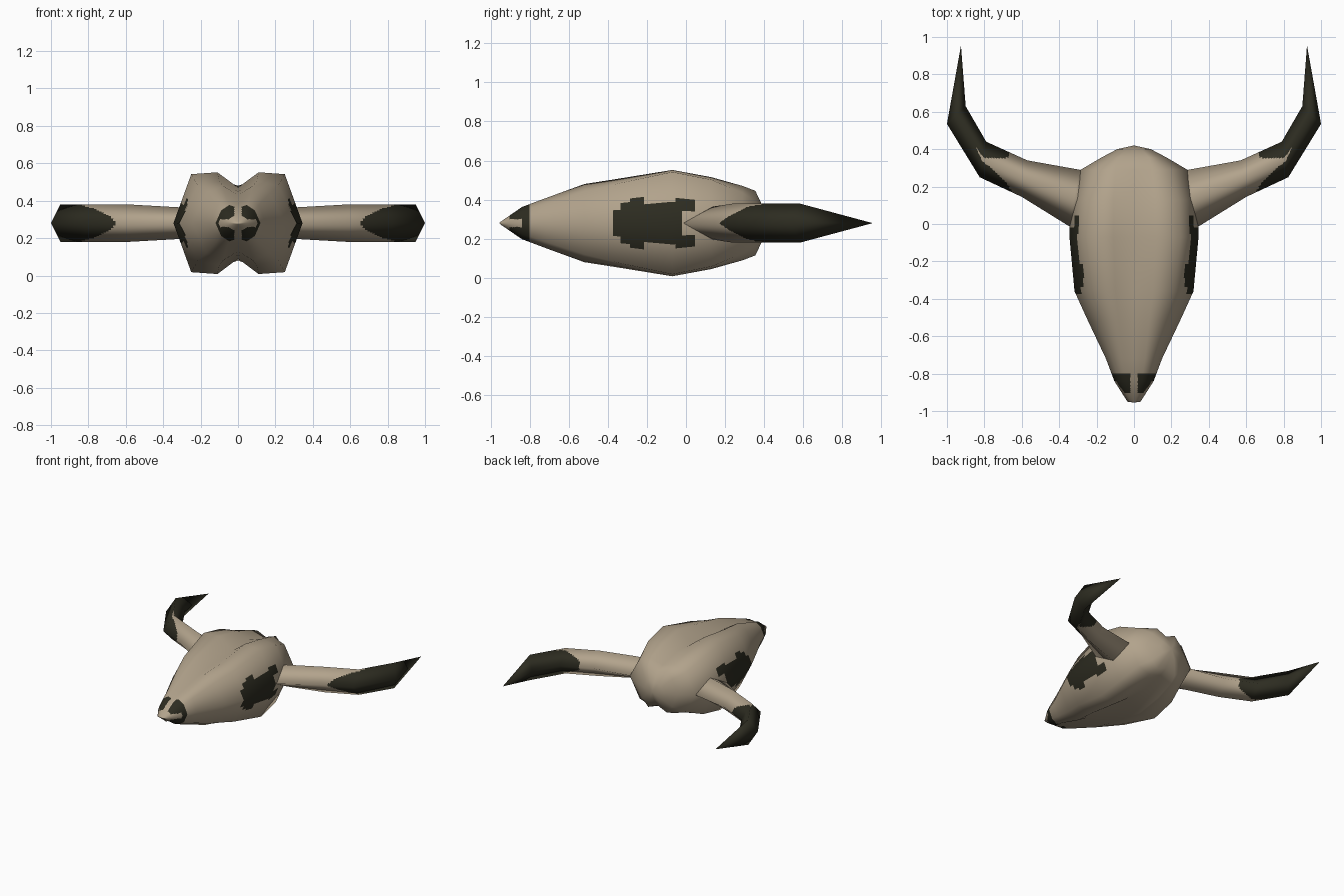
import bpy, bmesh
from mathutils import Vector

if "Cube" in bpy.data.objects:
    bpy.data.objects.remove(bpy.data.objects["Cube"])

ZC = 0.28  # height of the model's horizontal symmetry plane


def material(name, rgb):
    m = bpy.data.materials.new(name)
    m.diffuse_color = (*rgb, 1)
    m.use_nodes = True
    m.node_tree.nodes["Principled BSDF"].inputs["Base Color"].default_value = m.diffuse_color
    return m


bone = material("bone_beige", (0.445, 0.366, 0.262))
dark = material("dark_olive", (0.026, 0.025, 0.015))


def loft(name, rings, start, end, cuts, is_dark):
    """Skin rings of points, close both ends, refine, colour dark faces by rule."""
    bm = bmesh.new()
    rows = [[bm.verts.new(p) for p in r] for r in rings]
    n = len(rows[0])
    for a, b in zip(rows, rows[1:]):
        for i in range(n):
            j = (i + 1) % n
            bm.faces.new((a[i], a[j], b[j], b[i]))
    for row, tip in ((rows[0], start), (rows[-1], end)):
        c = bm.verts.new(tip)
        for i in range(n):
            bm.faces.new((row[i], row[(i + 1) % n], c))
    bmesh.ops.recalc_face_normals(bm, faces=bm.faces[:])
    bm.normal_update()
    # keep the smooth normals of the coarse shape through the refinement
    layer = bm.verts.layers.float_vector.new("coarse_normal")
    for v in bm.verts:
        v[layer] = v.normal
    bmesh.ops.subdivide_edges(bm, edges=bm.edges[:], cuts=cuts, use_grid_fill=True)
    bm.normal_update()
    for f in bm.faces:
        c = f.calc_center_median()
        f.smooth = True
        f.material_index = int(is_dark(abs(c.x), c.y, abs(c.z - ZC)))
    bm.verts.index_update()
    normals = []
    for v in bm.verts:
        d = Vector(v[layer])
        normals.append(d.normalized() if d.length > 0.1 else v.normal.copy())
    me = bpy.data.meshes.new(name)
    bm.to_mesh(me)
    bm.free()
    me.materials.append(bone)
    me.materials.append(dark)
    me.normals_split_custom_set_from_vertices(normals)
    ob = bpy.data.objects.new(name, me)
    bpy.context.collection.objects.link(ob)
    return ob


# skull: y, groove height, ridge (x, h), shoulder (x, h), side x
SECTIONS = [
    (-0.95, 0.006, 0.010, 0.006, 0.020, 0.004, 0.035),
    (-0.84, 0.070, 0.040, 0.082, 0.080, 0.055, 0.105),
    (-0.72, 0.105, 0.060, 0.127, 0.110, 0.095, 0.150),
    (-0.52, 0.150, 0.080, 0.200, 0.170, 0.160, 0.245),
    (-0.36, 0.170, 0.100, 0.225, 0.215, 0.200, 0.318),
    (-0.07, 0.190, 0.110, 0.272, 0.250, 0.262, 0.345),
    (0.13, 0.200, 0.110, 0.235, 0.240, 0.222, 0.340),
    (0.29, 0.160, 0.100, 0.190, 0.200, 0.155, 0.285),
    (0.355, 0.130, 0.080, 0.165, 0.130, 0.110, 0.175),
    (0.40, 0.060, 0.040, 0.070, 0.065, 0.045, 0.090),
]


def section_ring(y, h0, x1, h1, x2, h2, x3):
    right = [(0, h0), (x1, h1), (x2, h2), (x3, 0), (x2, -h2), (x1, -h1), (0, -h0)]
    left = [(-x, h) for x, h in right[-2:0:-1]]
    return [(x, y, ZC + h) for x, h in right + left]


def skull_dark(x, y, h):
    # eye sockets
    if x > 0.2:
        main = -0.37 < y < -0.02 and h < 0.105 - 0.04 * (y < -0.34)
        lobe = -0.28 < y < -0.22 and h < 0.135
        corner = -0.06 < y < 0.04 and 0.06 < h < 0.125
        return main or lobe or corner
    # nostrils
    return -0.90 < y < -0.80 and x > 0.02 and not (y < -0.84 and h < 0.02)


loft("skull", [section_ring(*s) for s in SECTIONS],
     (0, -0.955, ZC), (0, 0.42, ZC), 11, skull_dark)

# horns: inner edge (x, y), outer edge (x, y), half height
HORN = [
    ((0.25, 0.27), (0.30, -0.03), 0.075),
    ((0.29, 0.29), (0.35, -0.01), 0.085),
    ((0.57, 0.34), (0.60, 0.145), 0.10),
    ((0.79, 0.44), (0.825, 0.25), 0.10),
    ((0.90, 0.63), (1.00, 0.535), 0.10),
]


def horn_dark(x, y, h):
    return x > 0.66 + 0.19 * (h / 0.1) ** 2


for side, label in ((1, "right"), (-1, "left")):
    rings = []
    for (ax, ay), (bx, by), h in HORN:
        mx, my = (ax + bx) / 2, (ay + by) / 2
        rings.append([(side * ax, ay, ZC), (side * mx, my, ZC + h),
                      (side * bx, by, ZC), (side * mx, my, ZC - h)])
    loft("horn_" + label, rings, (side * 0.27, 0.12, ZC),
         (side * 0.925, 0.955, ZC), 15, horn_dark)
